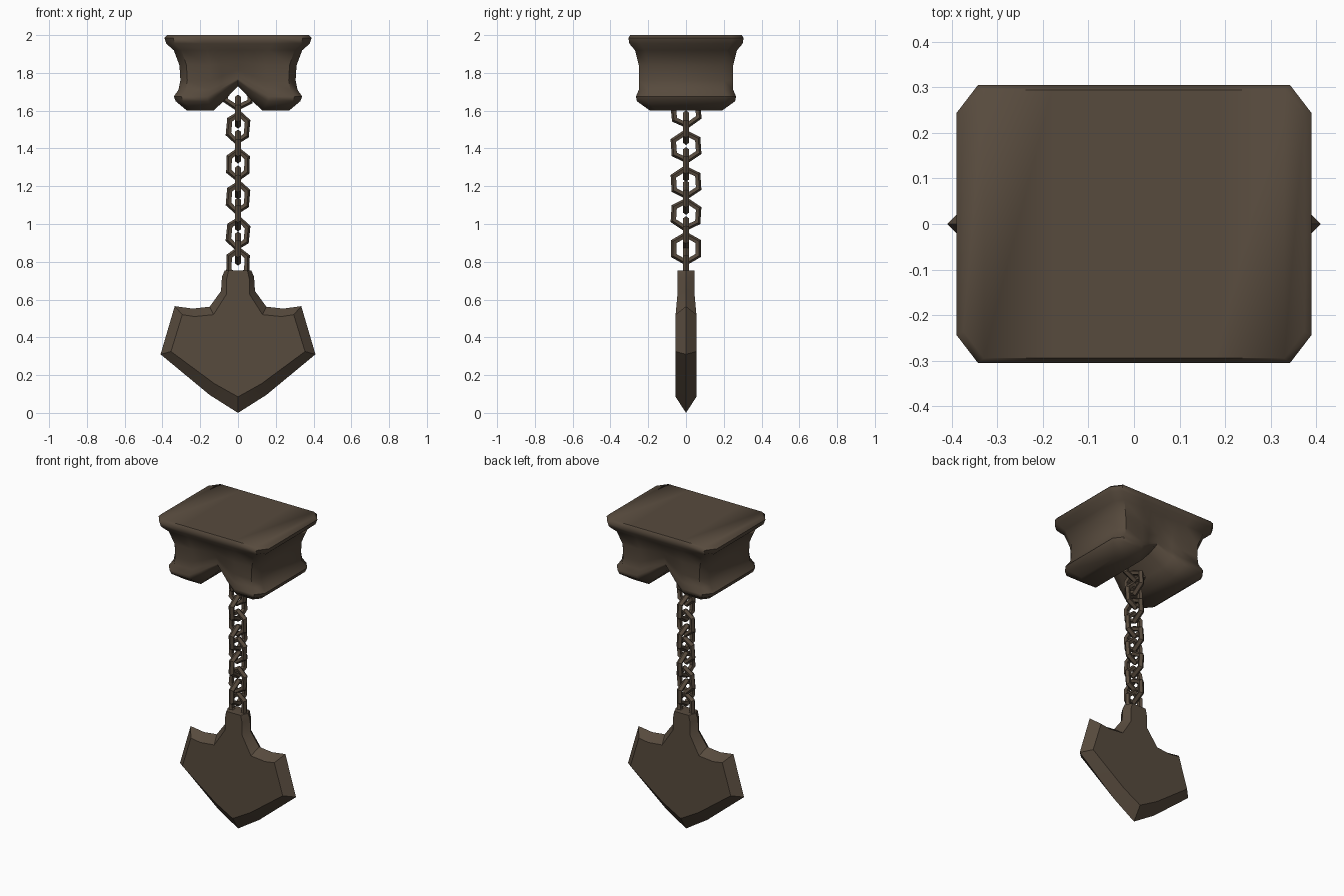
import bpy, bmesh, math, random

if "Cube" in bpy.data.objects:
    bpy.data.objects.remove(bpy.data.objects["Cube"])
random.seed(4)

metal = bpy.data.materials.new("dark brown metal")
metal.diffuse_color = (0.095, 0.069, 0.047, 1)
metal.use_nodes = True
metal.node_tree.nodes["Principled BSDF"].inputs["Base Color"].default_value = metal.diffuse_color


def make(name, verts, faces, angle):
    me = bpy.data.meshes.new(name)
    me.from_pydata(verts, [], faces)
    bm = bmesh.new()
    bm.from_mesh(me)
    bmesh.ops.recalc_face_normals(bm, faces=bm.faces)
    bm.to_mesh(me)
    bm.free()
    me.materials.append(metal)
    ob = bpy.data.objects.new(name, me)
    bpy.context.collection.objects.link(ob)
    bpy.context.view_layer.objects.active = ob
    ob.select_set(True)
    bpy.ops.object.shade_smooth_by_angle(angle=math.radians(angle))
    ob.select_set(False)
    return ob


# ceiling block: rings lofted downwards, bottom arched between two feet
cols = [-1, -0.88, -0.48, -0.28, 0, 0.28, 0.48, 0.88, 1]
levels = [(2.0, .375, .295), (1.985, .39, .305), (1.955, .38, .30), (1.92, .34, .27),
          (1.84, .31, .25), (1.76, .305, .25), (1.71, .315, .25), (1.675, .34, .265),
          (1.65, .33, .26), (1.60, .27, .19)]
verts, faces = [], []
n = len(cols)
for z, hx, hy in levels:
    drop = max(0, (1.88 - z) / 0.28)
    for side in (-1, 1):
        for c in (cols if side < 0 else cols[::-1]):
            a = abs(c)
            y = hy * (0.80 if a == 1 else 1)
            # pinch and lift the middle
            mid = max(0, 1 - a / 0.46)
            y *= 1 - 0.28 * mid * drop
            lift = 0.13 * mid * drop
            verts.append((c * hx, side * y, z + lift))
m = 2 * n
for k in range(len(levels) - 1):
    for i in range(m):
        j = (i + 1) % m
        faces.append((k * m + i, k * m + j, (k + 1) * m + j, (k + 1) * m + i))
for base in (0, (len(levels) - 1) * m):
    for i in range(n - 1):
        faces.append((base + i, base + i + 1, base + m - 2 - i, base + m - 1 - i))
make("ceiling_block", verts, faces, 50)


# chain: six-sided links, alternately turned
def link(name, zc, w, h, r, turned):
    verts, faces = [], []
    tilt = random.uniform(-0.12, 0.12)
    for i in range(6):
        a = math.radians(30 + 60 * i)
        dx, dz = math.cos(a), math.sin(a)
        for j in range(5):
            b = 2 * math.pi * j / 5
            u = w * dx + r * math.cos(b) * dx
            v = h * dz + r * math.cos(b) * dz
            t = r * math.sin(b)
            u, v = (u * math.cos(tilt) - v * math.sin(tilt),
                    u * math.sin(tilt) + v * math.cos(tilt))
            verts.append((t, u, zc + v) if turned else (u, t, zc + v))
            p, q = (i + 1) % 6, (j + 1) % 5
            faces.append((i * 5 + j, p * 5 + j, p * 5 + q, i * 5 + q))
    make(name, verts, faces, 40)


for k, z in enumerate((1.69, 1.51, 1.315, 1.14, 0.95, 0.79)):
    link(f"front_link_{k}", z, 0.075 if k == 0 else 0.053, 0.074, 0.018, False)
for k, z in enumerate((1.595, 1.41, 1.22, 1.05, 0.87)):
    link(f"side_link_{k}", z, 0.073, 0.072, 0.018, True)

# hanging blade: ridge outline at y = 0, flat faces inset on both sides
outer = [(0, 0), (.15, .095), (.41, .31), (.335, .565), (.24, .552), (.15, .562),
         (.09, .645), (.085, .72), (.07, .755)]
inner = [(0, .085), (.125, .155), (.355, .325), (.295, .52), (.23, .51), (.13, .52),
         (.06, .63), (.06, .71), (.05, .753)]


def mirrored(half):
    return half + [(-x, z) for x, z in half[:0:-1]]


ridge, flat = mirrored(outer), mirrored(inner)
n = len(ridge)
verts = [(x, 0, z) for x, z in ridge]
for s in (-1, 1):
    verts += [(x, s * (0.055 if z < 0.6 else 0.045), z) for x, z in flat]
faces = []
for b in (n, 2 * n):
    faces += [(i, (i + 1) % n, b + (i + 1) % n, b + i) for i in range(n)]
    faces.append(tuple(range(b, b + n)))
make("hanging_blade", verts, faces, 35)
